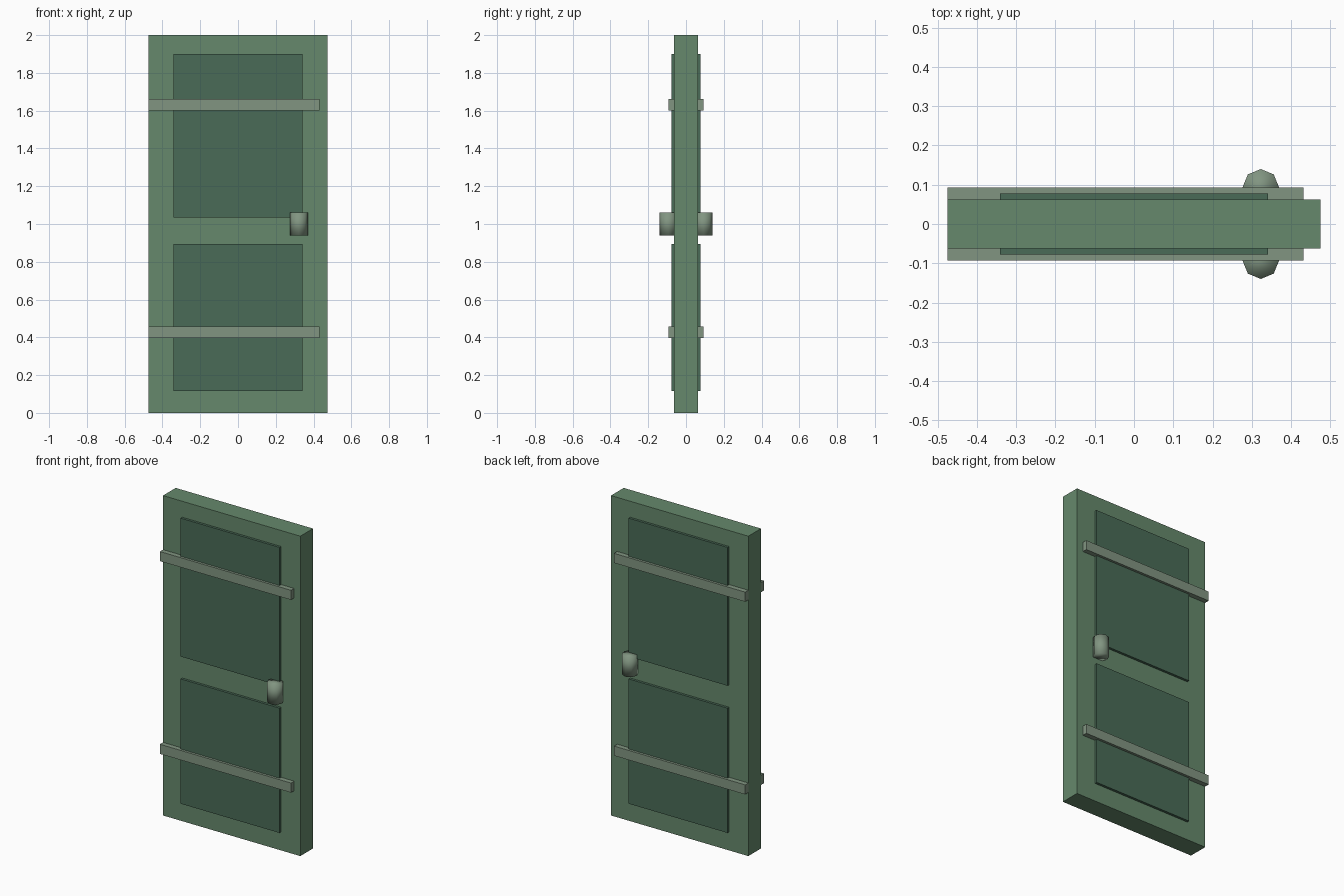
import bpy, math

if "Cube" in bpy.data.objects:
    bpy.data.objects.remove(bpy.data.objects["Cube"])


def material(name, rgb):
    m = bpy.data.materials.new(name)
    m.diffuse_color = (*rgb, 1)
    m.use_nodes = True
    m.node_tree.nodes["Principled BSDF"].inputs["Base Color"].default_value = m.diffuse_color
    return m


FRAME = material("frame_green", (0.133, 0.25, 0.15))
PANEL = material("panel_green", (0.068, 0.148, 0.095))
METAL = material("metal_grey_green", (0.22, 0.30, 0.22))


def box(name, x, y, z, mat):
    """Box from (min, max) ranges on each axis."""
    bpy.ops.mesh.primitive_cube_add(size=1, location=[sum(r) / 2 for r in (x, y, z)])
    ob = bpy.context.object
    ob.name = name
    ob.scale = [r[1] - r[0] for r in (x, y, z)]
    bpy.ops.object.transform_apply(location=False, rotation=False, scale=True)
    ob.data.materials.append(mat)
    return ob


HALF = 0.0625  # half thickness of the door

# Door slab
box("door_slab", (-0.475, 0.475), (-HALF, HALF), (0, 2), FRAME)

for side, s in (("front", -1), ("back", 1)):
    def depth(a, b):
        return tuple(sorted((s * a, s * b)))

    # Raised panels
    for part, z in (("lower", (0.115, 0.895)), ("upper", (1.035, 1.9))):
        box(f"{side}_{part}_panel", (-0.342, 0.342), depth(HALF - 0.01, 0.078), z, PANEL)

    # Hinge straps, flush with the hinge edge
    for part, z in (("lower", (0.397, 0.457)), ("upper", (1.602, 1.662))):
        box(f"{side}_{part}_strap", (-0.475, 0.432), depth(HALF, 0.0935), z, METAL)

    # Eight-sided smooth handle
    bpy.ops.mesh.primitive_cylinder_add(vertices=8, radius=0.0465, depth=0.124,
                                        location=(0.323, s * 0.0935, 1.0))
    knob = bpy.context.object
    knob.name = f"{side}_handle"
    knob.data.materials.append(METAL)
    bpy.ops.object.shade_smooth()
